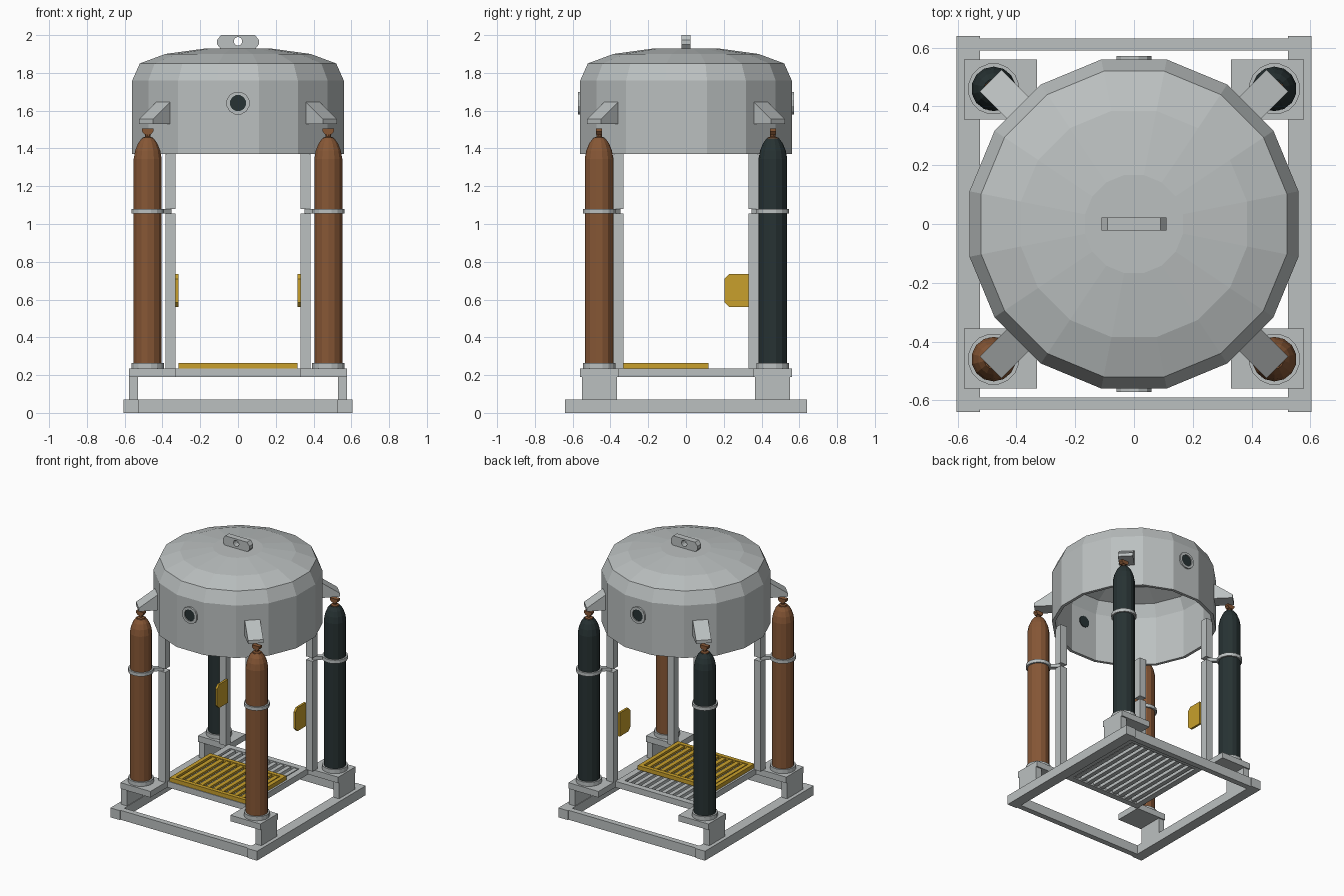
import bpy, bmesh, math
from mathutils import Matrix, Vector

cube = bpy.data.objects.get("Cube")
if cube:
    bpy.data.objects.remove(cube, do_unlink=True)


def material(name, r, g, b):
    m = bpy.data.materials.new(name)
    m.use_nodes = True
    m.diffuse_color = (r, g, b, 1)
    m.node_tree.nodes["Principled BSDF"].inputs["Base Color"].default_value = (r, g, b, 1)
    return m


GREY = material("pale_grey_steel", 0.50, 0.53, 0.53)
BROWN = material("brown_paint", 0.24, 0.095, 0.036)
DARK = material("dark_green_black", 0.020, 0.032, 0.033)
YELLOW = material("yellow_paint", 0.58, 0.35, 0.025)


def finish(name, bm, mat, matrix=None):
    bmesh.ops.recalc_face_normals(bm, faces=bm.faces)
    if matrix:
        bm.transform(matrix)
    mesh = bpy.data.meshes.new(name)
    bm.to_mesh(mesh)
    bm.free()
    mesh.materials.append(mat)
    obj = bpy.data.objects.new(name, mesh)
    bpy.context.collection.objects.link(obj)
    return obj


def add_box(bm, lo, hi):
    lo, hi = Vector(lo), Vector(hi)
    m = Matrix.Translation((lo + hi) / 2) @ Matrix.Diagonal((*(hi - lo), 1))
    bmesh.ops.create_cube(bm, size=1, matrix=m)


def box(name, lo, hi, mat):
    bm = bmesh.new()
    add_box(bm, lo, hi)
    return finish(name, bm, mat)


def lathe(name, profile, sides, mat, matrix=None, closed=False):
    """Spin (radius, z) points around z; radii measure to the flats."""
    bm = bmesh.new()
    k = 1 / math.cos(math.pi / sides)
    rings = []
    for r, z in profile:
        rings.append([bm.verts.new((r * k * math.cos(a), r * k * math.sin(a), z))
                      for a in (math.tau * (i + 0.5) / sides for i in range(sides))])
    for a, b in zip(rings, rings[1:] + rings[:1] if closed else rings[1:]):
        for i in range(sides):
            j = (i + 1) % sides
            bm.faces.new((a[i], a[j], b[j], b[i]))
    if not closed:
        bm.faces.new(rings[0])
        bm.faces.new(rings[-1])
    return finish(name, bm, mat, matrix)


def prism(name, points, thickness, mat, matrix=None):
    """Extrude an (x, z) outline symmetrically along y."""
    bm = bmesh.new()
    face = bm.faces.new([bm.verts.new((x, -thickness / 2, z)) for x, z in points])
    new = bmesh.ops.extrude_face_region(bm, geom=[face])["geom"]
    bmesh.ops.translate(bm, vec=(0, thickness, 0),
                        verts=[v for v in new if isinstance(v, bmesh.types.BMVert)])
    return finish(name, bm, mat, matrix)


def grating(name, x, y0, y1, z0, z1, border, mat, slats=10):
    bm = bmesh.new()
    for s in (-1, 1):
        xs = sorted((s * x, s * (x - border)))
        add_box(bm, (xs[0], y0, z0), (xs[1], y1, z1))
    inner = x - border
    add_box(bm, (-inner, y0, z0), (inner, y0 + border, z1))
    add_box(bm, (-inner, y1 - border, z0), (inner, y1, z1))
    for i in range(slats):
        c = -0.285 + 0.57 * (i + 0.5) / slats
        add_box(bm, (c - 0.016, y0 + border, z0 + 0.008), (c + 0.016, y1 - border, z1 - 0.006))
    finish(name, bm, mat)


# Bell: open-bottomed faceted shell with a shallow domed top
outer = [(0.56, 1.37), (0.56, 1.76), (0.52, 1.85), (0.385, 1.90), (0.167, 1.93)]
inner = [(r - 0.022, z - (0.02 if i else 0)) for i, (r, z) in enumerate(outer)]
lathe("bell_shell", outer + [(0.001, 1.93), (0.001, 1.91)] + inner[::-1], 16, GREY, closed=True)

# Lifting lug with a through hole
lug = prism("lifting_lug", [(-0.11, 1.95), (-0.09, 1.925), (0.09, 1.925), (0.11, 1.95),
                            (0.11, 1.975), (0.09, 2.0), (-0.09, 2.0), (-0.11, 1.975)], 0.045, GREY)
sideways = Matrix.Rotation(math.pi / 2, 4, "X")
hole = lathe("lug_hole_cutter", [(0.022, -0.1), (0.022, 0.1)], 12, GREY,
             Matrix.Translation((0, 0, 1.967)) @ sideways)
hole.hide_render = True
hole.hide_viewport = True
cut = lug.modifiers.new("hole", "BOOLEAN")
cut.operation, cut.object, cut.solver = "DIFFERENCE", hole, "EXACT"

# Portholes, front and back
for side, angle in (("front", 0), ("back", math.pi)):
    m = Matrix.Rotation(angle, 4, "Z") @ Matrix.Translation((0, 0, 1.64)) @ sideways
    lathe(side + "_porthole_rim", [(0.06, 0.545), (0.06, 0.572), (0.042, 0.572), (0.042, 0.545)],
          12, GREY, m, closed=True)
    lathe(side + "_porthole_glass", [(0.042, 0.533), (0.042, 0.565)], 12, DARK, m)

# Base frame
for s, side in ((-1, "right"), (1, "left")):
    xs = sorted((s * 0.525, s * 0.605))
    box(side + "_base_rail", (xs[0], -0.64, 0), (xs[1], 0.64, 0.07), GREY)
for s, side in ((-1, "front"), (1, "back")):
    ys = sorted((s * 0.59, s * 0.632))
    box(side + "_base_rail", (-0.525, ys[0], 0), (0.525, ys[1], 0.07), GREY)

# Floor grating with the raised yellow grating on its front part
grating("floor_grating", 0.33, -0.36, 0.36, 0.19, 0.235, 0.045, GREY)
grating("raised_grating", 0.315, -0.355, 0.12, 0.235, 0.265, 0.03, YELLOW)

# Corner assemblies
bottle_profile = [(0.074, 0.25), (0.074, 1.345), (0.066, 1.39), (0.052, 1.425), (0.033, 1.452)]
valve_profile = [(0.030, 1.445), (0.027, 1.457), (0.014, 1.462), (0.014, 1.495)]
for sx, xname in ((-1, "right"), (1, "left")):
    for sy, yname in ((-1, "front"), (1, "back")):
        tag = yname + "_" + xname + "_"

        def corner_box(name, x0, x1, y0, y1, z0, z1, mat=GREY):
            xs, ys = sorted((sx * x0, sx * x1)), sorted((sy * y0, sy * y1))
            box(tag + name, (xs[0], ys[0], z0), (xs[1], ys[1], z1), mat)

        # Foot, bottle plate and split post
        corner_box("foot", 0.53, 0.578, 0.365, 0.55, 0.07, 0.19)
        corner_box("bottle_plate", 0.33, 0.578, 0.355, 0.56, 0.19, 0.235)
        corner_box("lower_post", 0.33, 0.385, 0.33, 0.385, 0.235, 1.055)
        corner_box("upper_post", 0.33, 0.385, 0.33, 0.385, 1.08, 1.385)

        # Gas bottle with collar, clamp and valve
        at = Matrix.Translation((sx * 0.478, sy * 0.46, 0))
        lathe(tag + "bottle", bottle_profile, 14, BROWN if sy < 0 else DARK, at)
        lathe(tag + "collar", [(0.086, 0.235), (0.086, 0.265)], 16, GREY, at)
        lathe(tag + "clamp_ring", [(0.073, 1.055), (0.086, 1.055), (0.086, 1.08), (0.073, 1.08)],
              16, GREY, at, closed=True)
        lathe(tag + "valve", valve_profile, 10, BROWN, at)
        prism(tag + "valve_handle", [(-0.018, 1.475), (0.018, 1.475), (0.03, 1.49),
                                     (0.03, 1.505), (-0.03, 1.505), (-0.03, 1.49)],
              0.032, BROWN, at)

        # Clamp arm reaching toward the post
        arm = math.atan2(sy * 0.10, sx * 0.115)
        prism(tag + "clamp_arm", [(-0.155, 1.055), (-0.08, 1.055), (-0.08, 1.08), (-0.155, 1.08)],
              0.03, GREY, at @ Matrix.Rotation(arm, 4, "Z"))

        # Wedge bracket on the bell wall
        prism(tag + "bracket", [(0.545, 1.53), (0.69, 1.53), (0.69, 1.555), (0.56, 1.645),
                                (0.545, 1.645)], 0.105, GREY,
              Matrix.Rotation(math.atan2(sy, sx), 4, "Z"))

        # Yellow backrest panel on the rear posts
        if sy > 0:
            prism(tag + "panel", [(0.33, 0.56), (0.23, 0.56), (0.205, 0.585), (0.205, 0.71),
                                  (0.23, 0.735), (0.33, 0.735)], 0.016, YELLOW,
                  Matrix.Translation((sx * 0.323, 0, 0)) @ Matrix.Rotation(math.pi / 2, 4, "Z"))
